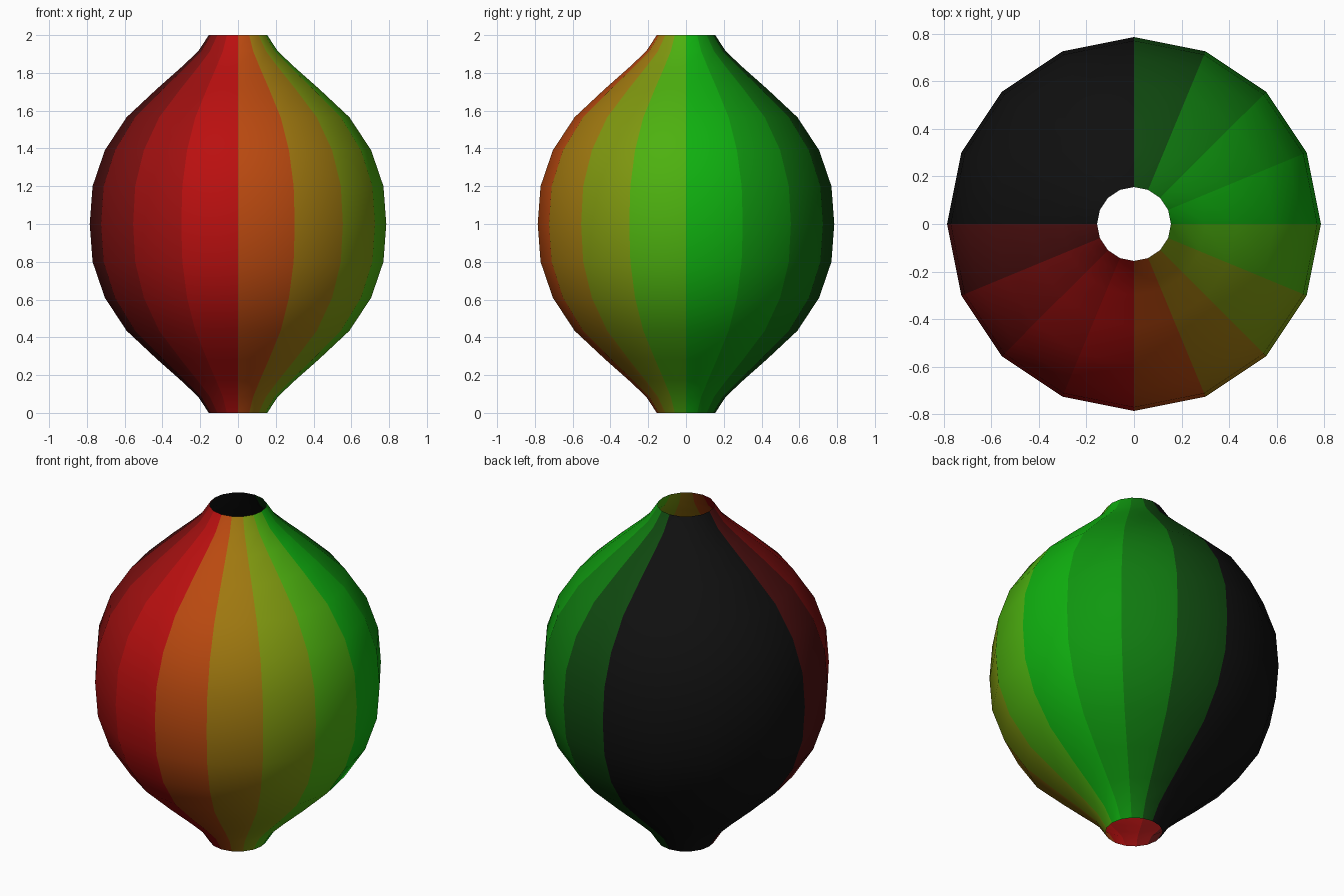
import bpy, bmesh
from math import cos, sin, tau

if "Cube" in bpy.data.objects:
    bpy.data.objects.remove(bpy.data.objects["Cube"])

SIDES = 16
# half profile (radius, height above the middle), mirrored to the lower half
HALF = [(0.785, 0.0), (0.77, 0.20), (0.705, 0.39), (0.59, 0.565),
        (0.43, 0.715), (0.30, 0.83), (0.21, 0.915), (0.155, 1.0)]
PROFILE = [(r, 1 - h) for r, h in reversed(HALF)] + [(r, 1 + h) for r, h in HALF[1:]]

# colours at right, back, left and front, blended around the body
BLACK = (0.005, 0.005, 0.005)
CORNERS = [(0.005, 0.50, 0.005), BLACK, BLACK, (0.56, 0.005, 0.005)]


def sector_material(i):
    t = (i + 0.5) * 4 / SIDES
    k, f = int(t), t % 1
    a, b = CORNERS[k], CORNERS[(k + 1) % 4]
    mat = bpy.data.materials.new(f"sector_{i:02d}")
    mat.diffuse_color = (*[p + (q - p) * f for p, q in zip(a, b)], 1)
    mat.use_nodes = True
    mat.node_tree.nodes["Principled BSDF"].inputs["Base Color"].default_value = mat.diffuse_color
    return mat


# lemon shaped shell, open at both ends
mesh = bpy.data.meshes.new("lemon_shell")
bm = bmesh.new()
rings = [[bm.verts.new((r * cos(tau * i / SIDES), r * sin(tau * i / SIDES), z))
          for i in range(SIDES)] for r, z in PROFILE]
for low, high in zip(rings, rings[1:]):
    for i in range(SIDES):
        j = (i + 1) % SIDES
        face = bm.faces.new((low[i], low[j], high[j], high[i]))
        face.material_index = i
        face.smooth = True
bm.to_mesh(mesh)
bm.free()

for i in range(SIDES):
    mesh.materials.append(sector_material(i))
shell = bpy.data.objects.new("lemon_shell", mesh)
bpy.context.collection.objects.link(shell)
